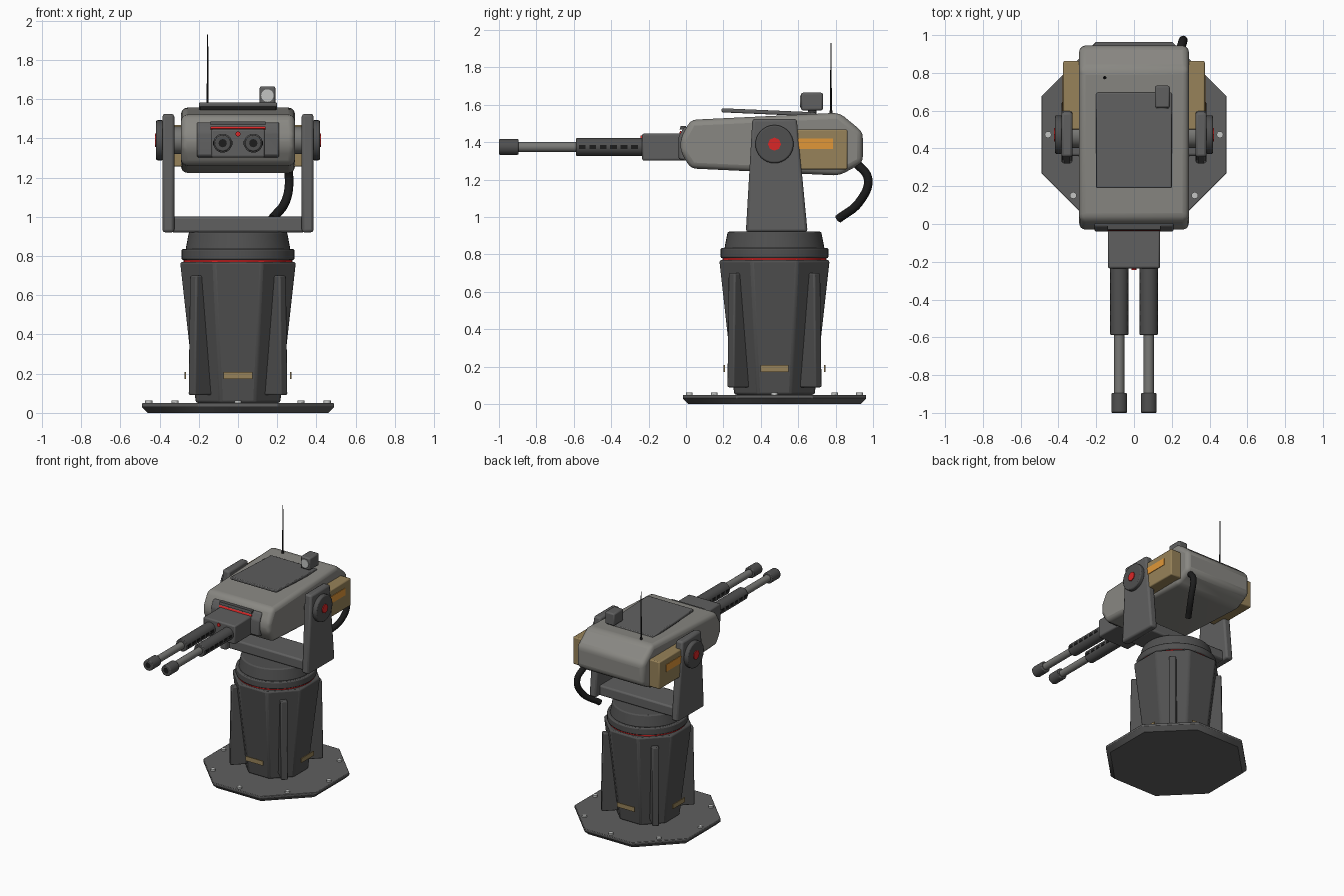
import bpy, bmesh, math
from mathutils import Vector, Matrix

if "Cube" in bpy.data.objects:
    bpy.data.objects.remove(bpy.data.objects["Cube"])

CY = 0.473          # turret axis
PIVOT_Z = 1.39      # gun elevation axis
GUN_Z = 1.375


def material(name, rgb):
    m = bpy.data.materials.new(name)
    m.diffuse_color = (*rgb, 1)
    m.use_nodes = True
    m.node_tree.nodes["Principled BSDF"].inputs["Base Color"].default_value = m.diffuse_color
    return m


HULL = material("warm grey armour", (0.25, 0.245, 0.225))
STEEL = material("mid grey steel", (0.115, 0.115, 0.115))
DARK = material("dark grey steel", (0.08, 0.08, 0.08))
BLACK = material("black rubber", (0.012, 0.012, 0.012))
METAL = material("bare metal", (0.19, 0.19, 0.18))
BOLT = material("light metal", (0.55, 0.56, 0.55))
RED = material("red", (0.7, 0.02, 0.02))
TAN = material("tan paint", (0.31, 0.225, 0.10))
ORANGE = material("orange", (0.75, 0.31, 0.04))


def finish(name, bm, mat, bevel=0, segments=2, smooth=True):
    bmesh.ops.recalc_face_normals(bm, faces=bm.faces)
    me = bpy.data.meshes.new(name)
    bm.to_mesh(me)
    bm.free()
    me.materials.append(mat)
    ob = bpy.data.objects.new(name, me)
    bpy.context.collection.objects.link(ob)
    if bevel:
        b = ob.modifiers.new("bevel", "BEVEL")
        b.width, b.segments, b.limit_method = bevel, segments, "ANGLE"
        b.angle_limit = math.radians(25)
    if smooth:
        bpy.ops.object.select_all(action="DESELECT")
        ob.select_set(True)
        bpy.context.view_layer.objects.active = ob
        bpy.ops.object.shade_smooth_by_angle(angle=math.radians(32))
    return ob


def box(name, lo, hi, mat, bevel=0, segments=2):
    lo, hi = Vector(lo), Vector(hi)
    bm = bmesh.new()
    bmesh.ops.create_cube(bm, size=1)
    bmesh.ops.scale(bm, vec=hi - lo, verts=bm.verts)
    bmesh.ops.translate(bm, vec=(lo + hi) / 2, verts=bm.verts)
    return finish(name, bm, mat, bevel, segments)


def cyl(name, start, end, r1, mat, r2=None, sides=32, bevel=0, turn=0):
    start, end = Vector(start), Vector(end)
    d = end - start
    bm = bmesh.new()
    bmesh.ops.create_cone(bm, cap_ends=True, segments=sides, radius1=r1,
                          radius2=r1 if r2 is None else r2, depth=d.length)
    m = (Matrix.Translation((start + end) / 2)
         @ d.to_track_quat("Z", "Y").to_matrix().to_4x4() @ Matrix.Rotation(turn, 4, "Z"))
    bm.transform(m)
    return finish(name, bm, mat, bevel)


def side_profile(name, pts, x0, x1, mat, bevel=0, segments=2):
    """Extrude a (y, z) outline along x."""
    bm = bmesh.new()
    f = bm.faces.new([bm.verts.new((x0, y, z)) for y, z in pts])
    g = bmesh.ops.extrude_face_region(bm, geom=[f])
    bmesh.ops.translate(bm, vec=(x1 - x0, 0, 0),
                        verts=[v for v in g["geom"] if isinstance(v, bmesh.types.BMVert)])
    return finish(name, bm, mat, bevel, segments)


def axis(z):
    return (0, CY, z)


# Octagonal ground plate with bolts
OCT = 1 / math.cos(math.pi / 8)
EIGHTH = math.pi / 8
cyl("base_underside", axis(0), axis(0.03), 0.46 * OCT, STEEL, 0.49 * OCT, 8, 0, EIGHTH)
cyl("base_plate", axis(0.03), axis(0.05), 0.49 * OCT, STEEL, None, 8, 0.004, EIGHTH)
for i in range(8):
    a = i * math.pi / 4
    p = Vector((0.455 * math.cos(a), CY + 0.455 * math.sin(a), 0.045))
    cyl(f"base_bolt_{i}", p, p + Vector((0, 0, 0.018)), 0.018, BOLT, sides=12)

# Tapered octagonal pedestal with four diagonal fins and marker plates
cyl("pedestal", axis(0.05), axis(0.77), 0.215 * OCT, DARK, 0.295 * OCT, 8, 0.012, EIGHTH)
for i in range(4):
    spin = Matrix.Translation((0, CY, 0)) @ Matrix.Rotation(i * math.pi / 2, 4, "Z")
    fin = side_profile(f"pedestal_fin_{i}",
                       [(-0.335, 0.09), (-0.18, 0.09), (-0.24, 0.70), (-0.325, 0.70)],
                       -0.025, 0.025, DARK, 0.008)
    fin.matrix_world = spin @ Matrix.Rotation(math.pi / 4, 4, "Z")
    plate = box(f"pedestal_marker_{i}", (-0.075, -0.272, 0.173), (0.075, -0.264, 0.208), TAN)
    plate.matrix_world = spin

# Slewing rings
cyl("ring_red_seal", axis(0.765), axis(0.785), 0.278, RED, sides=48)
cyl("ring_lower", axis(0.78), axis(0.835), 0.288, DARK, sides=48, bevel=0.008)
cyl("ring_upper", axis(0.83), axis(0.922), 0.268, DARK, 0.25, 48, 0.008)

# Yoke and trunnions
box("yoke_bar", (-0.34, 0.36, 0.92), (0.34, 0.60, 1.0), STEEL, 0.012)
for s, side in ((-1, "left"), (1, "right")):
    side_profile(f"yoke_arm_{side}",
                 [(0.32, 0.92), (0.65, 0.92), (0.592, 1.525), (0.355, 1.525)],
                 s * 0.325, s * 0.385, STEEL, 0.014)

    def across(name, x0, x1, r, mat, sides=32, bevel=0):
        cyl(f"{name}_{side}", (s * x0, CY, PIVOT_Z), (s * x1, CY, PIVOT_Z), r, mat,
            sides=sides, bevel=bevel)
    across("trunnion_axle", 0.26, 0.34, 0.07, METAL)
    across("trunnion_disc", 0.38, 0.418, 0.102, DARK, 32, 0.008)
    across("trunnion_cap", 0.41, 0.424, 0.035, RED, 8)

    # Ammunition boxes with a stripe
    xs = sorted((s * 0.28, s * 0.375))
    box(f"ammo_box_{side}", (xs[0], 0.50, 1.255), (xs[1], 0.863, 1.468), TAN, 0.008)
    xs = sorted((s * 0.372, s * 0.379))
    box(f"ammo_stripe_{side}", (xs[0], 0.585, 1.365), (xs[1], 0.785, 1.42), ORANGE)

# Armoured body
side_profile("body", [(-0.03, 1.35), (0.025, 1.26), (0.82, 1.222), (0.945, 1.29),
                      (0.945, 1.455), (0.82, 1.558), (0.025, 1.52), (-0.03, 1.42)],
             -0.29, 0.29, HULL, 0.032, 3)
side_profile("top_hatch", [(0.19, 1.56), (0.695, 1.538), (0.695, 1.56), (0.19, 1.582)],
             -0.2, 0.2, STEEL, 0.006)

# Sensor and antenna
box("sensor_housing", (0.11, 0.615, 1.57), (0.19, 0.732, 1.665), STEEL, 0.010)
cyl("sensor_stem", (0.15, 0.675, 1.54), (0.15, 0.675, 1.58), 0.022, DARK)
cyl("sensor_lens", (0.15, 0.63, 1.618), (0.15, 0.61, 1.618), 0.032, BOLT, sides=20)
cyl("antenna_foot", (-0.155, 0.775, 1.54), (-0.155, 0.775, 1.57), 0.009, BLACK, sides=12)
cyl("antenna", (-0.155, 0.775, 1.55), (-0.155, 0.775, 1.93), 0.005, BLACK, 0.003, 8)

# Gun shield and mantlet
side_profile("gun_shield", [(-0.04, 1.31), (0.03, 1.295), (0.03, 1.48), (-0.01, 1.482), (-0.04, 1.43)],
             -0.21, 0.21, STEEL, 0.010)
slit = box("shield_slit", (-0.14, -0.004, -0.007), (0.14, 0.004, 0.007), RED)
slit.matrix_world = Matrix.Translation((0, -0.03, 1.453)) @ Matrix.Rotation(-0.5, 4, "X")
side_profile("shield_brow", [(-0.035, 1.468), (0.0, 1.468), (0.0, 1.486), (-0.028, 1.486)],
             -0.14, 0.14, DARK)
box("mantlet", (-0.138, -0.235, 1.302), (0.138, 0.0, 1.447), STEEL, 0.010)
cyl("mantlet_lamp", (0, -0.23, 1.422), (0, -0.243, 1.422), 0.013, RED, sides=16)

# Twin barrels: slotted jacket, bare barrel, muzzle
for s, side in ((-1, "left"), (1, "right")):
    x = s * 0.078

    def along(name, y0, y1, r, mat, sides=24, bevel=0):
        cyl(f"{name}_{side}", (x, y0, GUN_Z), (x, y1, GUN_Z), r, mat, sides=sides, bevel=bevel)
    along("barrel_jacket", -0.225, -0.588, 0.048, DARK, 24, 0.005)
    along("barrel", -0.58, -0.92, 0.027, METAL)
    along("muzzle", -0.895, -1.0, 0.042, DARK, 24, 0.006)
    along("muzzle_bore", -0.99, -1.0005, 0.021, BLACK, 16)
    for i in range(6):
        y = -0.555 + i * 0.056
        box(f"jacket_slots_{side}_{i}", (x - 0.0495, y - 0.018, GUN_Z - 0.01),
            (x + 0.0495, y + 0.018, GUN_Z + 0.01), BLACK)

# Power cable from the rear of the body
cu = bpy.data.curves.new("power_cable", "CURVE")
cu.dimensions = "3D"
cu.bevel_depth, cu.bevel_resolution, cu.resolution_u = 0.023, 3, 10
cu.use_fill_caps = True
sp = cu.splines.new("BEZIER")
path = [(0.24, 0.91, 1.29), (0.26, 0.973, 1.205), (0.245, 0.93, 1.085), (0.175, 0.815, 0.99)]
sp.bezier_points.add(len(path) - 1)
for bp, co in zip(sp.bezier_points, path):
    bp.co = co
    bp.handle_left_type = bp.handle_right_type = "AUTO"
cu.materials.append(BLACK)
bpy.context.collection.objects.link(bpy.data.objects.new("power_cable", cu))
